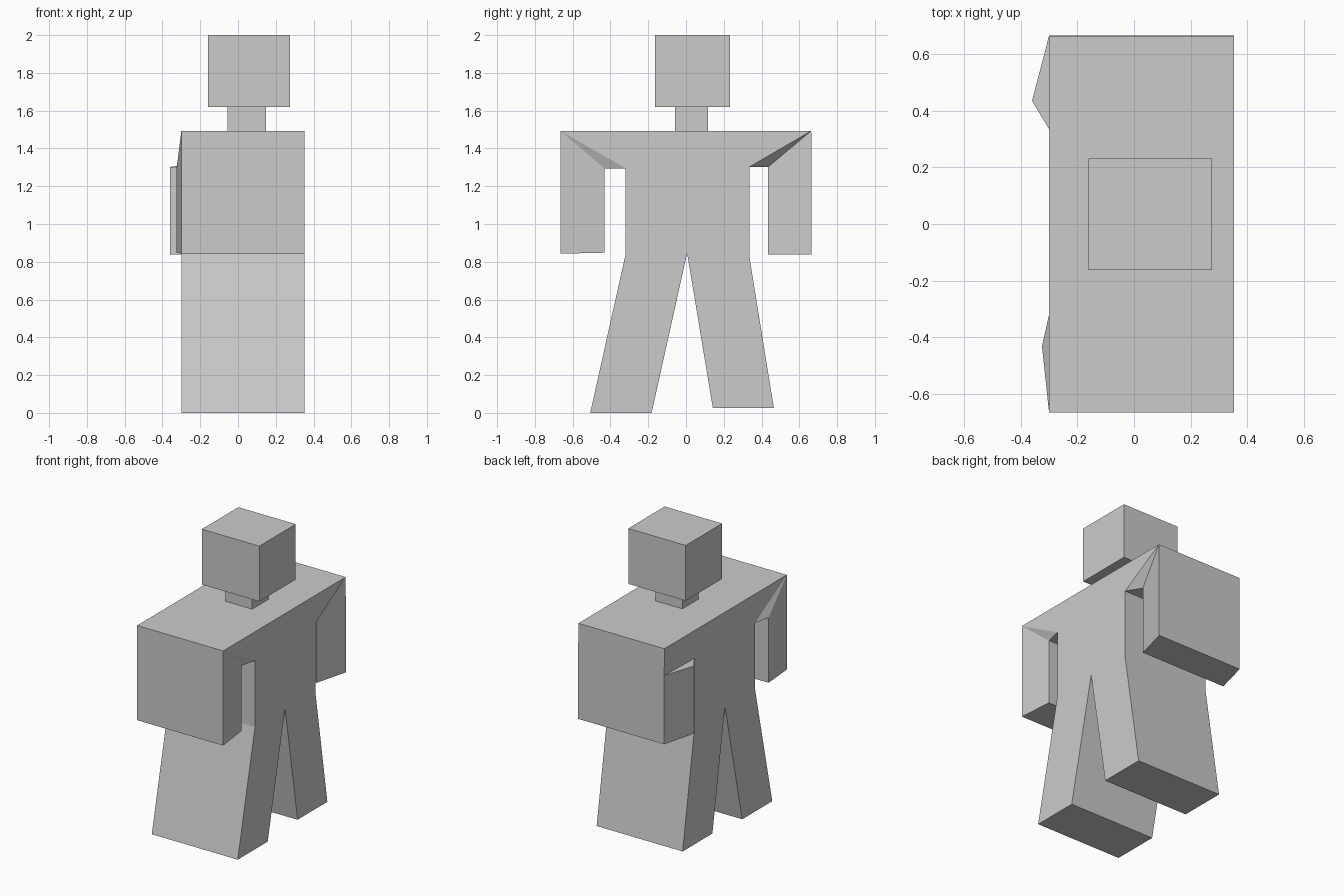
import bpy, bmesh

if "Cube" in bpy.data.objects:
    bpy.data.objects.remove(bpy.data.objects["Cube"])

BACK, FRONT = -0.30, 0.353


def finish(bm, name):
    bmesh.ops.recalc_face_normals(bm, faces=bm.faces)
    mesh = bpy.data.meshes.new(name)
    bm.to_mesh(mesh)
    bm.free()
    obj = bpy.data.objects.new(name, mesh)
    bpy.context.collection.objects.link(obj)
    return obj


def box(name, lo, hi):
    bm = bmesh.new()
    bmesh.ops.create_cube(bm, size=1)
    for v in bm.verts:
        v.co = [hi[i] if v.co[i] > 0 else lo[i] for i in range(3)]
    return finish(bm, name)


# Body outline (y, z, sideways skew of the arm's inner edge)
outline = [
    (-0.665, 1.493, 0), (-0.665, 0.843, 0),                     # outer arm
    (-0.432, 0.848, 0.025), (-0.432, 1.295, 0.025),             # inner arm
    (-0.32, 1.295, 0), (-0.32, 0.84, 0),                        # armpit, hip
    (-0.507, 0, 0), (-0.182, 0, 0), (0.006, 0.845, 0),          # leg, crotch
    (0.142, 0.026, 0), (0.465, 0.026, 0),                       # other leg
    (0.335, 0.83, 0), (0.335, 1.302, 0),                        # hip, armpit
    (0.435, 1.302, 0.06), (0.435, 0.838, 0.06),                 # inner arm
    (0.665, 0.838, 0), (0.665, 1.31, 0), (0.663, 1.493, 0),     # outer arm
]
bm = bmesh.new()
front = [bm.verts.new((FRONT - s, y, z)) for y, z, s in outline]
back = [bm.verts.new((BACK - s, y, z)) for y, z, s in outline]

# Side walls
n = len(outline)
for i in range(n):
    j = (i + 1) % n
    bm.faces.new((front[i], front[j], back[j], back[i]))

# Caps: torso with legs, then arm panels and the folded shoulder triangles
trunk = [0] + list(range(4, 13))
near_arm = [[0, 1, 2, 3], [0, 3, 4]]
for panel in near_arm + [trunk + [17], [17, 12, 13], [17, 13, 14, 15, 16]]:
    bm.faces.new([front[i] for i in panel])
for panel in near_arm + [trunk + [16, 17], [16, 12, 13], [16, 13, 14, 15]]:
    bm.faces.new([back[i] for i in panel])
finish(bm, "body")

# Neck and head
box("neck", (-0.055, -0.058, 1.49), (0.148, 0.117, 1.625))
box("head", (-0.16, -0.163, 1.62), (0.276, 0.232, 2.0))
